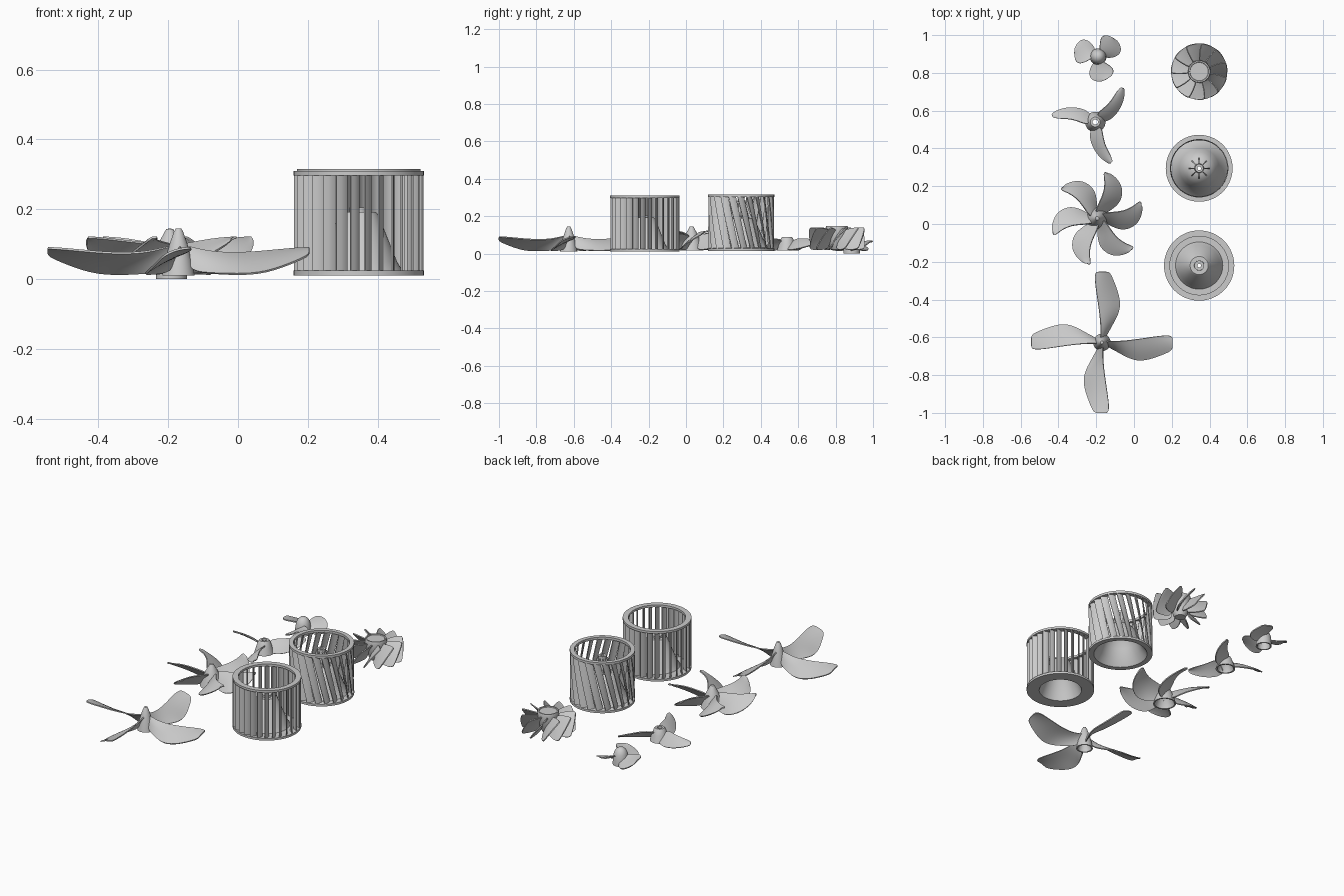
import bpy, bmesh, math
from math import sin, cos, pi, radians

# Mid grey metal shared by every part
GREY = bpy.data.materials.new("mid_grey")
GREY.diffuse_color = (0.58, 0.58, 0.58, 1)


def finish(name, bm, loc, thickness=0.0, subdiv=0):
    """Turn a bmesh into a named object, bake thickness, smooth by angle."""
    bmesh.ops.remove_doubles(bm, verts=bm.verts, dist=1e-5)
    bmesh.ops.recalc_face_normals(bm, faces=bm.faces)
    me = bpy.data.meshes.new(name)
    bm.to_mesh(me)
    bm.free()
    me.materials.append(GREY)
    ob = bpy.data.objects.new(name, me)
    bpy.context.collection.objects.link(ob)
    ob.location = (loc[0], loc[1], 0)
    if subdiv:
        m = ob.modifiers.new("round", 'SUBSURF')
        m.levels = m.render_levels = subdiv
    if thickness:
        m = ob.modifiers.new("thick", 'SOLIDIFY')
        m.thickness, m.offset = thickness, 0
    if ob.modifiers:
        dg = bpy.context.evaluated_depsgraph_get()
        ob.data = bpy.data.meshes.new_from_object(ob.evaluated_get(dg))
        ob.modifiers.clear()
        ob.data.name = name
    for p in ob.data.polygons:
        p.use_smooth = True
    ob.data.set_sharp_from_angle(angle=radians(35))
    return ob


def lathe(name, profile, loc, closed=False, seg=64):
    """Revolve (radius, z) points round the vertical axis."""
    bm = bmesh.new()
    rows = [[bm.verts.new((r * cos(2 * pi * i / seg), r * sin(2 * pi * i / seg), z))
             for i in range(seg)] for r, z in profile]
    if closed:
        rows.append(rows[0])
    for a, b in zip(rows, rows[1:]):
        for i in range(seg):
            j = (i + 1) % seg
            bm.faces.new((a[i], a[j], b[j], b[i]))
    return finish(name, bm, loc)


def grid(bm, rows):
    vs = [[bm.verts.new(p) for p in row] for row in rows]
    for a, b in zip(vs, vs[1:]):
        for k in range(len(a) - 1):
            bm.faces.new((a[k], a[k + 1], b[k + 1], b[k]))


def blades(name, sections, count, loc, thickness=0.008, camber=0.006, polar=False):
    """Sections run root to tip: low edge (x, y, z) then high edge (x, y, z)."""
    bm = bmesh.new()
    for n in range(count):
        c, s = cos(2 * pi * n / count), sin(2 * pi * n / count)
        rows = []
        for lo, hi in sections:
            row = []
            for t in (0, 0.33, 0.67, 1):
                x, y, z = (a + (b - a) * t for a, b in zip(lo, hi))
                if polar:  # keep the section on a circle round the axis
                    r = math.hypot(*lo[:2]) * (1 - t) + math.hypot(*hi[:2]) * t
                    k = r / math.hypot(x, y)
                    x, y = x * k, y * k
                z += camber * 4 * t * (1 - t)
                row.append((x * c - y * s, x * s + y * c, z))
            rows.append(row)
        grid(bm, rows)
    return finish(name, bm, loc, thickness, 2)


def slats(name, count, r0, r1, z0, z1, sweep, lean, loc):
    """Curved upright slats of a drum, optionally leaning round the drum."""
    bm = bmesh.new()
    for n in range(count):
        rows = []
        for k in range(9):
            v = k / 8
            row = []
            for t in (0, 0.33, 0.67, 1):
                a = 2 * pi * n / count + lean * (v - 0.5) + sweep * t ** 1.4
                r = r0 + (r1 - r0) * t
                row.append((r * cos(a), r * sin(a), z0 + (z1 - z0) * v))
            rows.append(row)
        grid(bm, rows)
    return finish(name, bm, loc, 0.005)


# Large four-blade propeller
P = (-0.17, -0.627)
blades("large_propeller_blades", [
    ((0.036, -0.024, 0.025), (0.015, 0.008, 0.1)),
    ((0.08, -0.046, 0.018), (0.08, 0.004, 0.078)),
    ((0.17, -0.1, 0.014), (0.17, 0.014, 0.074)),
    ((0.25, -0.092, 0.018), (0.25, 0.026, 0.08)),
    ((0.345, -0.055, 0.055), (0.33, 0.038, 0.088)),
    ((0.374, -0.04, 0.07), (0.374, 0.036, 0.09))], 4, P, 0.006)
lathe("large_propeller_hub", [(0, 0.146), (0.008, 0.145), (0.013, 0.137), (0.026, 0.1),
      (0.037, 0.06), (0.046, 0.012), (0.038, 0.012), (0.028, 0.06), (0, 0.1)], P)

# Six-blade propeller with swept blades
P = (-0.195, 0.03)
blades("six_blade_propeller_blades", [
    ((0.05, -0.026, 0.025), (0.022, 0.028, 0.10)),
    ((0.08, -0.042, 0.02), (0.08, 0.032, 0.105)),
    ((0.14, -0.066, 0.022), (0.14, 0.038, 0.112)),
    ((0.212, -0.035, 0.05), (0.19, 0.062, 0.118)),
    ((0.238, 0.025, 0.085), (0.222, 0.09, 0.12)),
    ((0.238, 0.06, 0.106), (0.232, 0.088, 0.12))], 6, P, 0.006)
lathe("six_blade_propeller_hub", [(0, 0.146), (0.01, 0.144), (0.018, 0.13), (0.034, 0.1),
      (0.05, 0.06), (0.063, 0.016), (0.055, 0.016), (0.04, 0.06), (0, 0.1)], P)

# Narrow three-blade propeller
P = (-0.205, 0.54)
blades("narrow_propeller_blades", [
    ((0.042, 0.0, 0.02), (0.008, 0.042, 0.075)),
    ((0.085, 0.015, 0.018), (0.04, 0.07, 0.08)),
    ((0.125, 0.06, 0.025), (0.076, 0.1, 0.078)),
    ((0.15, 0.115, 0.04), (0.104, 0.145, 0.075)),
    ((0.155, 0.165, 0.055), (0.124, 0.175, 0.07)),
    ((0.15, 0.18, 0.06), (0.136, 0.182, 0.068))], 3, P, 0.006)
lathe("narrow_propeller_hub", [(0.014, 0.09), (0.026, 0.09), (0.032, 0.082), (0.042, 0.055),
      (0.054, 0.016), (0.045, 0.016), (0.034, 0.05), (0.014, 0.07)], P, True)

# Small three-blade propeller with round blades
P = (-0.19, 0.886)
blades("small_propeller_blades", [
    ((0.04, -0.006, 0.018), (0.008, 0.035, 0.06)),
    ((0.085, -0.004, 0.015), (0.01, 0.075, 0.066)),
    ((0.12, 0.018, 0.022), (0.016, 0.106, 0.068)),
    ((0.122, 0.053, 0.035), (0.043, 0.116, 0.066)),
    ((0.1, 0.086, 0.05), (0.07, 0.105, 0.062))], 3, P, 0.006)
lathe("small_propeller_hub", [(0, 0.1), (0.015, 0.097), (0.029, 0.085), (0.038, 0.065),
      (0.043, 0.035), (0.044, 0.001), (0.036, 0.001), (0.03, 0.04), (0, 0.06)], P)

# Turbine wheel
P = (0.345, 0.807)
blades("turbine_blades", [
    ((0.04, -0.03, 0.03), (0.04, 0.018, 0.125)),
    ((0.075, -0.04, 0.022), (0.075, 0.034, 0.132)),
    ((0.115, -0.045, 0.02), (0.11, 0.045, 0.138)),
    ((0.14, -0.042, 0.026), (0.137, 0.05, 0.138)),
    ((0.145, -0.034, 0.036), (0.143, 0.044, 0.134))], 11, P, 0.006, 0.006, True)
lathe("turbine_hub", [(0, 0.142), (0.048, 0.142), (0.05, 0.147), (0.057, 0.147), (0.06, 0.138),
      (0.055, 0.09), (0.04, 0.04), (0.03, 0.022), (0, 0.022)], P)

# Drum fan with leaning slats
P = (0.345, 0.295)
slats("leaning_drum_slats", 22, 0.15, 0.174, 0.025, 0.305, -0.2, -0.4, P)
lathe("leaning_drum_top_ring", [(0.152, 0.302), (0.177, 0.302), (0.177, 0.316),
      (0.152, 0.316)], P, True)
lathe("leaning_drum_back_plate", [(0.177, 0.015), (0.177, 0.028), (0.15, 0.032), (0.125, 0.06),
      (0.105, 0.11), (0.085, 0.155), (0.06, 0.185), (0.028, 0.2), (0.024, 0.2), (0.024, 0.19),
      (0.056, 0.176), (0.08, 0.147), (0.099, 0.105), (0.118, 0.056), (0.147, 0.015)], P, True)
lathe("leaning_drum_shaft_sleeve", [(0.01, 0.18), (0.026, 0.18), (0.022, 0.28), (0.01, 0.28)],
      P, True, 32)
bm = bmesh.new()
for n in range(8):
    a = n * pi / 4
    grid(bm, [[(r * cos(a), r * sin(a), z) for r, z in pair]
              for pair in (((0.018, 0.18), (0.018, 0.27)), ((0.06, 0.18), (0.03, 0.265)))])
finish("leaning_drum_hub_fins", bm, P, 0.005)

# Drum fan with upright slats
P = (0.345, -0.22)
slats("upright_drum_slats", 28, 0.156, 0.184, 0.022, 0.3, -0.13, 0, P)
lathe("upright_drum_top_ring", [(0.155, 0.297), (0.186, 0.297), (0.186, 0.31),
      (0.155, 0.31)], P, True)
lathe("upright_drum_back_plate", [(0.186, 0.012), (0.186, 0.025), (0.125, 0.025), (0.11, 0.05),
      (0.056, 0.185), (0.048, 0.193), (0.012, 0.193), (0.012, 0.185), (0.045, 0.185),
      (0.05, 0.18), (0.103, 0.05), (0.117, 0.012)], P, True)
lathe("upright_drum_shaft_sleeve", [(0.01, 0.16), (0.028, 0.16), (0.026, 0.205), (0.01, 0.205)],
      P, True, 32)
